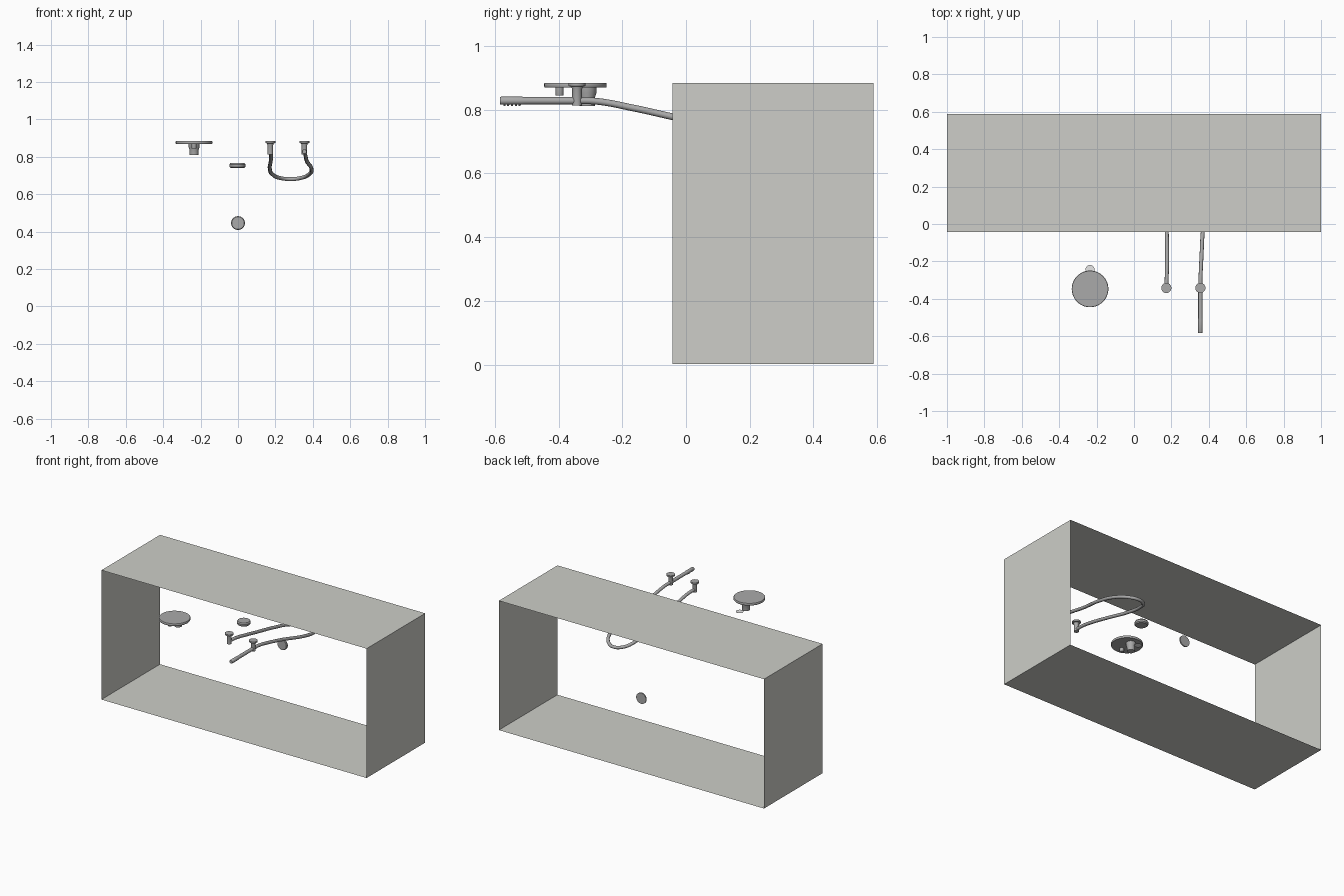
import bpy, bmesh, math
from mathutils import Matrix, Vector

if "Cube" in bpy.data.objects:
    bpy.data.objects.remove(bpy.data.objects["Cube"])


def material(name, col):
    m = bpy.data.materials.new(name)
    m.diffuse_color = (*col, 1)
    m.use_nodes = True
    m.node_tree.nodes["Principled BSDF"].inputs["Base Color"].default_value = m.diffuse_color
    return m


STONE = material("pale stone", (0.61, 0.615, 0.58))
METAL = material("brushed metal", (0.40, 0.40, 0.40))
WHITE = material("white", (0.95, 0.95, 0.95))


def make(name, bm, mat, smooth=True):
    bmesh.ops.recalc_face_normals(bm, faces=bm.faces)
    me = bpy.data.meshes.new(name)
    bm.to_mesh(me)
    bm.free()
    me.materials.append(mat)
    ob = bpy.data.objects.new(name, me)
    bpy.context.collection.objects.link(ob)
    if smooth:
        bpy.context.view_layer.objects.active = ob
        ob.select_set(True)
        bpy.ops.object.shade_smooth_by_angle(angle=math.radians(35))
        ob.select_set(False)
    return ob


def lathe(name, centre, profile, mat, rot=None, n=40):
    """Turn a (radius, height) profile, closed by end caps."""
    bm = bmesh.new()
    rings = []
    for r, h in profile:
        rings.append([bm.verts.new((r * math.cos(2 * math.pi * i / n),
                                    r * math.sin(2 * math.pi * i / n), h)) for i in range(n)])
    for a, b in zip(rings, rings[1:]):
        for i in range(n):
            j = (i + 1) % n
            bm.faces.new((a[i], a[j], b[j], b[i]))
    bm.faces.new(rings[0][::-1])
    bm.faces.new(rings[-1])
    m = Matrix.Translation(centre)
    if rot is not None:
        m = m @ rot
    bmesh.ops.transform(bm, matrix=m, verts=bm.verts)
    return make(name, bm, mat)


def sheet_tube(name, x, y0, y1, z0, z1, mat):
    """Four thin walls, open at front and back."""
    bm = bmesh.new()
    corners = [(-x, z0), (x, z0), (x, z1), (-x, z1)]
    f = [bm.verts.new((a, y0, b)) for a, b in corners]
    k = [bm.verts.new((a, y1, b)) for a, b in corners]
    for i in range(4):
        j = (i + 1) % 4
        bm.faces.new((f[i], f[j], k[j], k[i]))
    return make(name, bm, mat, False)


def tube(name, pts, radius, mat):
    cu = bpy.data.curves.new(name, 'CURVE')
    cu.dimensions = '3D'
    cu.bevel_depth = radius
    cu.bevel_resolution = 4
    cu.resolution_u = 10
    cu.use_fill_caps = True
    sp = cu.splines.new('BEZIER')
    sp.bezier_points.add(len(pts) - 1)
    for p, c in zip(sp.bezier_points, pts):
        p.co = c
        p.handle_left_type = p.handle_right_type = 'AUTO'
    cu.materials.append(mat)
    ob = bpy.data.objects.new(name, cu)
    bpy.context.collection.objects.link(ob)
    return ob


# open surround
sheet_tube("surround_panels", 1.0, -0.043, 0.588, 0.002, 0.884, STONE)

# round plate with the fittings below it
PX = -0.235
lathe("round_plate", (PX, -0.347, 0), [(0.096, 0.869), (0.098, 0.872), (0.098, 0.881), (0.096, 0.884)], METAL, n=56)
lathe("plate_stem", (PX, -0.31, 0), [(0.024, 0.811), (0.025, 0.84), (0.029, 0.852), (0.03, 0.872)], METAL)
lathe("plate_pin", (PX, -0.397, 0), [(0.012, 0.845), (0.013, 0.848), (0.013, 0.872)], METAL)
lathe("white_disc", (PX, -0.243, 0), [(0.024, 0.823), (0.024, 0.8245)], WHITE)

# two posts with round caps
for side, x in (("left", 0.173), ("right", 0.355)):
    lathe(side + "_post", (x, -0.342, 0),
          [(0.015, 0.813), (0.015, 0.862), (0.018, 0.872), (0.027, 0.874), (0.027, 0.884)], METAL)

# long looped hose
tube("hose", [(0.173, -0.345, 0.828), (0.175, -0.28, 0.826), (0.177, -0.17, 0.806),
              (0.175, -0.04, 0.777), (0.17, 0.14, 0.736), (0.185, 0.28, 0.706),
              (0.22, 0.35, 0.688), (0.28, 0.378, 0.681), (0.34, 0.35, 0.688),
              (0.382, 0.27, 0.708), (0.393, 0.14, 0.736), (0.368, -0.04, 0.777),
              (0.361, -0.17, 0.806), (0.356, -0.28, 0.826), (0.355, -0.345, 0.828)], 0.0105, METAL)

# hand wand in front of the right post, with nozzles below
to_front = Matrix.Rotation(math.radians(90), 4, 'X')
lathe("wand", (0.355, -0.335, 0.828),
      [(0.0115, 0), (0.0115, 0.17), (0.0125, 0.18), (0.0125, 0.246), (0.011, 0.249)], METAL, to_front, 24)
for i in range(5):
    lathe(f"nozzle_{i + 1}", (0.355, -0.57 + i * 0.012, 0),
          [(0.003, 0.812), (0.004, 0.82)], METAL, n=8)

# small floating drain fittings
lathe("upper_drain_cap", (-0.003, 0.067, 0.755),
      [(0.036, -0.014), (0.042, -0.008), (0.043, 0.004), (0.038, 0.012)], METAL)
lathe("lower_drain_cap", (0, 0.484, 0.446),
      [(0.037, 0), (0.037, 0.008), (0.033, 0.012)], METAL, to_front)
